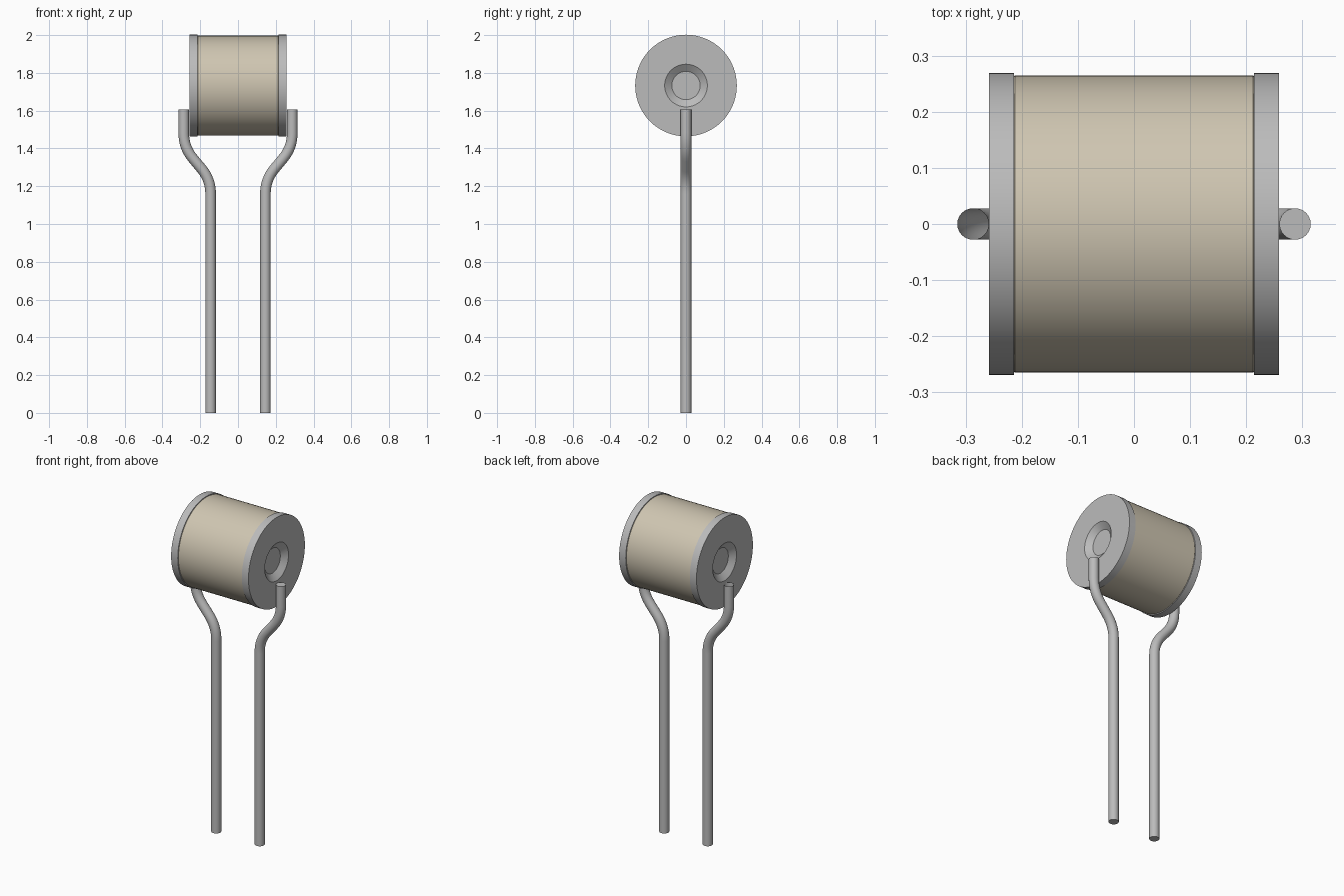
import bpy, bmesh, math
from mathutils import Vector, Matrix

cube = bpy.data.objects.get("Cube")
if cube:
    bpy.data.objects.remove(cube, do_unlink=True)

AXIS_Z = 1.733      # height of the drum axis
LEAD_R = 0.028


def material(name, rgb):
    m = bpy.data.materials.new(name)
    m.use_nodes = True
    m.diffuse_color = (*rgb, 1)
    m.node_tree.nodes["Principled BSDF"].inputs["Base Color"].default_value = (*rgb, 1)
    return m


grey = material("metal grey", (0.50, 0.50, 0.50))
tan = material("ceramic tan", (0.62, 0.56, 0.44))


def finish(name, bm, mat):
    bmesh.ops.recalc_face_normals(bm, faces=bm.faces)
    mesh = bpy.data.meshes.new(name)
    bm.to_mesh(mesh)
    bm.free()
    mesh.materials.append(mat)
    ob = bpy.data.objects.new(name, mesh)
    bpy.context.collection.objects.link(ob)
    bpy.ops.object.select_all(action='DESELECT')
    ob.select_set(True)
    bpy.context.view_layer.objects.active = ob
    bpy.ops.object.shade_smooth_by_angle(angle=math.radians(25))
    return ob


def lathe(name, profile, mat, segments=72):
    """Turn an (x, radius) profile around the drum axis and close both ends."""
    bm = bmesh.new()
    rings = []
    for x, r in profile:
        rings.append([bm.verts.new((x, r * math.cos(a), AXIS_Z + r * math.sin(a)))
                      for a in (2 * math.pi * i / segments for i in range(segments))])
    for a, b in zip(rings, rings[1:]):
        for i in range(segments):
            j = (i + 1) % segments
            bm.faces.new((a[i], a[j], b[j], b[i]))
    bm.faces.new(rings[0])
    bm.faces.new(rings[-1])
    return finish(name, bm, mat)


def rounded_path(points, cut, steps=8):
    """Replace each inner corner by a smooth bend."""
    path = [points[0]]
    for a, b, c in zip(points, points[1:], points[2:]):
        p = b + (a - b).normalized() * cut
        q = b + (c - b).normalized() * cut
        for i in range(steps + 1):
            t = i / steps
            path.append(p * (1 - t) ** 2 + b * 2 * t * (1 - t) + q * t ** 2)
    return path + [points[-1]]


def lead(name, side, open_top, segments=24):
    """Sweep a round wire along the bent path in the xz plane."""
    corners = [Vector((side * x, 0, z)) for x, z in
               ((0.287, 1.605), (0.287, 1.405), (0.145, 1.235), (0.145, 0))]
    path = rounded_path(corners, 0.075)
    bm = bmesh.new()
    rings = []
    for i, p in enumerate(path):
        t = (path[min(i + 1, len(path) - 1)] - path[max(i - 1, 0)]).normalized()
        if i in (0, len(path) - 1):
            t = Vector((0, 0, -1))
        u, v = Vector((0, 1, 0)), t.cross(Vector((0, 1, 0)))
        rings.append([bm.verts.new(p + LEAD_R * (u * math.cos(a) + v * math.sin(a)))
                      for a in (2 * math.pi * k / segments for k in range(segments))])
    for a, b in zip(rings, rings[1:]):
        for i in range(segments):
            j = (i + 1) % segments
            bm.faces.new((a[i], a[j], b[j], b[i]))
    bm.faces.new(rings[-1])
    if not open_top:
        bm.faces.new(rings[0])
    return finish(name, bm, grey)


# Drum body with slightly eased rims
lathe("drum_body", [(-0.216, 0.262), (-0.212, 0.265), (0.212, 0.265), (0.216, 0.262)], tan)

# Metal end caps with a shallow tapered dimple, and the wire leads
for label, s in (("left", 1), ("right", -1)):
    lathe(label + "_end_cap",
          [(s * x, r) for x, r in
           ((0.214, 0.269), (0.258, 0.269), (0.258, 0.113), (0.230, 0.075))], grey)
    lead(label + "_lead", s, open_top=(s < 0))
